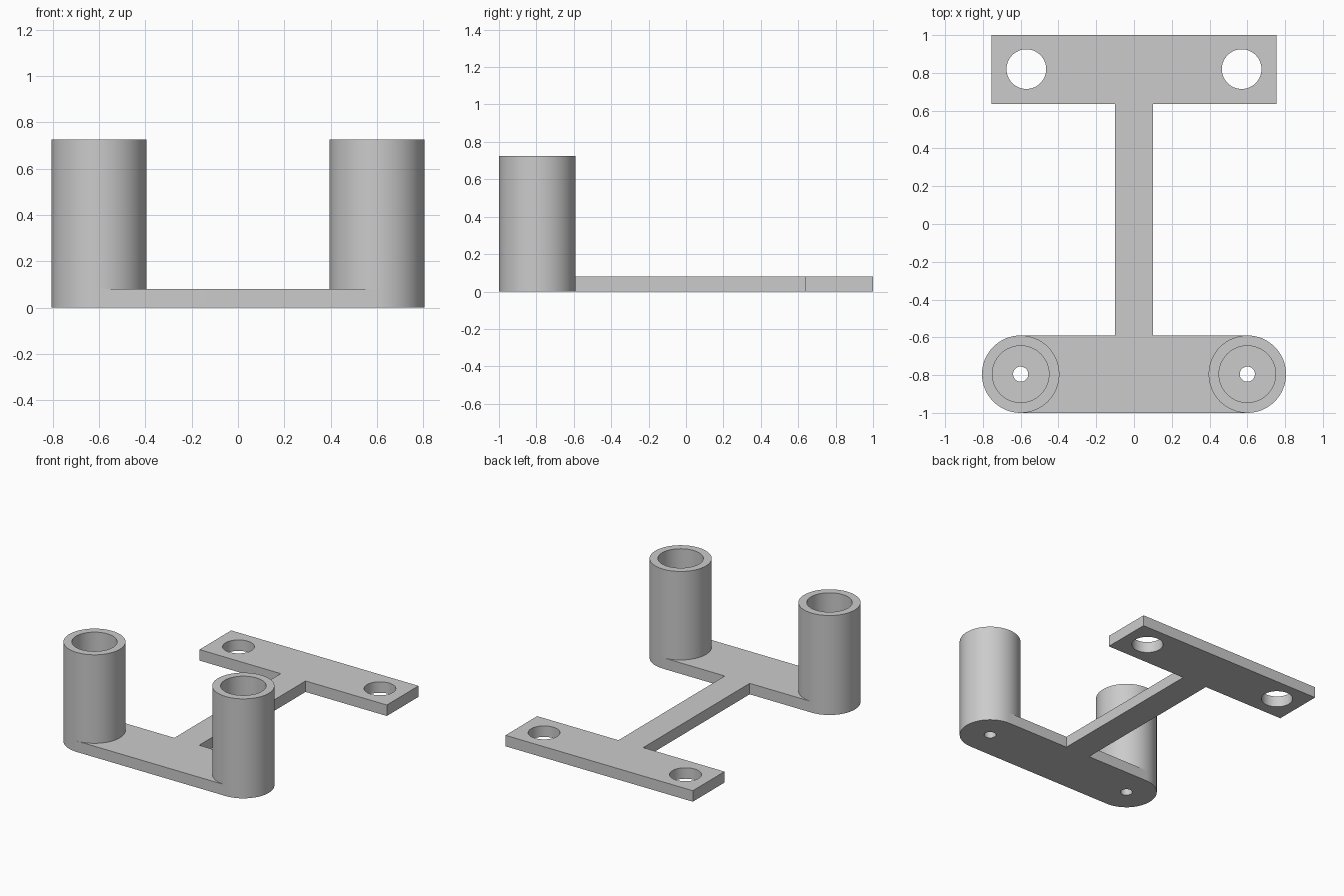
import bpy, bmesh
from math import pi, cos, sin, radians
from mathutils import Vector

cube = bpy.data.objects.get("Cube")
if cube:
    bpy.data.objects.remove(cube, do_unlink=True)

THICK, TOP = 0.08, 0.725          # plate thickness, tube height
TUBE_X, TUBE_Y = 0.6, -0.795      # tube centre
OUTER, BORE, SCREW = 0.205, 0.15, 0.04
SEG = 64

grey = bpy.data.materials.new("plain grey")
grey.use_nodes = True
grey.diffuse_color = (0.6, 0.6, 0.6, 1)
grey.node_tree.nodes["Principled BSDF"].inputs["Base Color"].default_value = (0.6, 0.6, 0.6, 1)


def arc(cx, cy, r, start, end, n):
    """Points on an arc, angles in degrees."""
    steps = [radians(start + (end - start) * i / n) for i in range(n + 1)]
    return [(cx + r * cos(a), cy + r * sin(a)) for a in steps]


def finish(bm, name):
    bmesh.ops.recalc_face_normals(bm, faces=bm.faces)
    mesh = bpy.data.meshes.new(name)
    bm.to_mesh(mesh)
    bm.free()
    mesh.materials.append(grey)
    obj = bpy.data.objects.new(name, mesh)
    bpy.context.collection.objects.link(obj)
    bpy.ops.object.select_all(action='DESELECT')
    obj.select_set(True)
    bpy.context.view_layer.objects.active = obj
    bpy.ops.object.shade_smooth_by_angle(angle=radians(30))
    return obj


def add_loop(bm, points):
    verts = [bm.verts.new((x, y, 0)) for x, y in points]
    return [bm.edges.new((v, verts[i - 1])) for i, v in enumerate(verts)]


# Base plate: rounded front bar, narrow stem and rectangular rear bar
half = arc(TUBE_X, TUBE_Y, OUTER, -90, 90, SEG // 2)
half += [(0.1, TUBE_Y + OUTER), (0.1, 0.635), (0.755, 0.635), (0.755, 1.0)]
outline = half + [(-x, y) for x, y in reversed(half)]
bm = bmesh.new()
edges = add_loop(bm, outline)
for side in (-1, 1):
    for cx, cy, r in ((TUBE_X, TUBE_Y, SCREW), (0.57, 0.82, 0.105)):
        edges += add_loop(bm, arc(side * cx, cy, r, 0, 360, SEG)[:-1])
bmesh.ops.triangle_fill(bm, edges=edges, use_beauty=True, normal=Vector((0, 0, 1)))
raised = bmesh.ops.extrude_face_region(bm, geom=bm.faces[:], use_keep_orig=True)
moved = [g for g in raised["geom"] if isinstance(g, bmesh.types.BMVert)]
bmesh.ops.translate(bm, verts=moved, vec=(0, 0, THICK))
finish(bm, "base_plate")

# Upright tubes: lathed wall standing on the plate, which forms the bore floor
for side, name in ((1, "left_tube"), (-1, "right_tube")):
    bm = bmesh.new()
    profile = [(OUTER, THICK), (OUTER, TOP), (BORE, TOP), (BORE, THICK)]
    verts = [bm.verts.new((r, 0, z)) for r, z in profile]
    wall = [bm.edges.new(pair) for pair in zip(verts, verts[1:])]
    bmesh.ops.spin(bm, geom=verts + wall, cent=(0, 0, 0), axis=(0, 0, 1),
                   angle=2 * pi, steps=SEG, use_merge=True)
    bmesh.ops.remove_doubles(bm, verts=bm.verts, dist=0.0001)
    bmesh.ops.translate(bm, verts=bm.verts, vec=(side * TUBE_X, TUBE_Y, 0))
    finish(bm, name)
